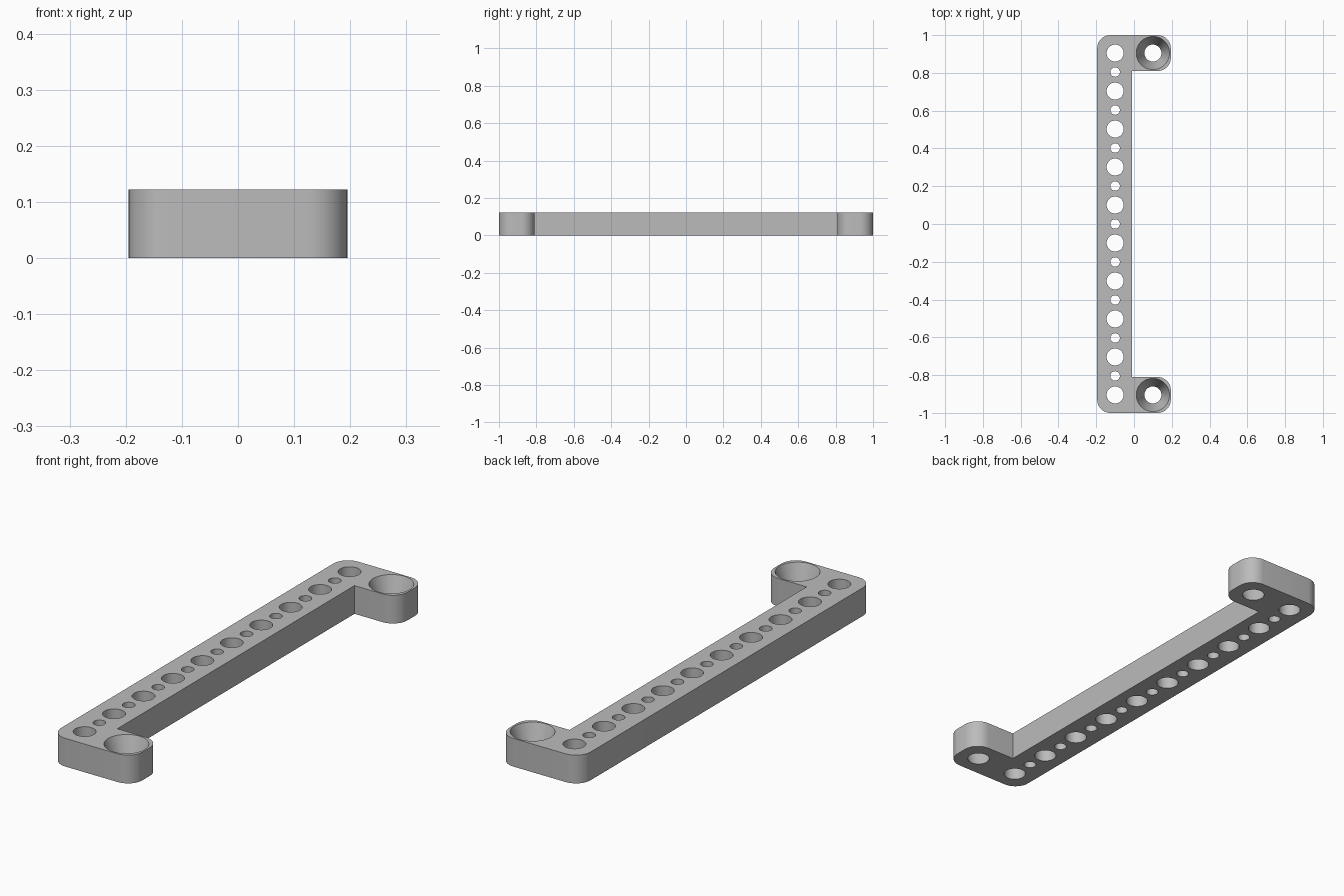
import bpy, bmesh, math
from mathutils import Vector

cube = bpy.data.objects.get("Cube")
if cube:
    bpy.data.objects.remove(cube, do_unlink=True)

HEIGHT = 0.122
HALF_X, INNER_X = 0.195, -0.01
TAB_Y, TAB_X = 0.81, 0.1
HOLE_X, HOLE_Y = -0.1, 0.905
CORNER_R = 0.07

grey = bpy.data.materials.new("plain grey")
grey.use_nodes = True
colour = (0.5, 0.5, 0.5, 1)
grey.diffuse_color = colour
grey.node_tree.nodes["Principled BSDF"].inputs["Base Color"].default_value = colour


def make_object(name, bm):
    bmesh.ops.recalc_face_normals(bm, faces=bm.faces)
    mesh = bpy.data.meshes.new(name)
    bm.to_mesh(mesh)
    bm.free()
    obj = bpy.data.objects.new(name, mesh)
    bpy.context.collection.objects.link(obj)
    mesh.materials.append(grey)
    return obj


def rounded(points, steps=10):
    """Outline with an arc at each corner that has a radius."""
    out = []
    for i, (x, y, r) in enumerate(points):
        p = Vector((x, y))
        if r == 0:
            out.append(p)
            continue
        a = (Vector(points[i - 1][:2]) - p).normalized() * r
        b = (Vector(points[(i + 1) % len(points)][:2]) - p).normalized() * r
        for k in range(steps + 1):
            t = k / steps * math.pi / 2
            out.append(p + a * (1 - math.sin(t)) + b * (1 - math.cos(t)))
    return out


# Bracket body: long bar with a tab at each end
R = CORNER_R
half = [(INNER_X, TAB_Y, 0), (HALF_X, TAB_Y, R), (HALF_X, 1, R), (-HALF_X, 1, R)]
outline = half + [(x, -y, r) for x, y, r in reversed(half)]
bm = bmesh.new()
base = bm.faces.new([bm.verts.new((p.x, p.y, 0)) for p in rounded(outline)])
top = bmesh.ops.extrude_face_region(bm, geom=[base])["geom"]
bmesh.ops.translate(bm, vec=(0, 0, HEIGHT),
                    verts=[g for g in top if isinstance(g, bmesh.types.BMVert)])
bracket = make_object("bracket", bm)

# Cutters: alternating large and small holes, plus tapered tab holes
cut = bmesh.new()


def add_hole(x, y, r_low, r_high):
    # Extend past both faces while keeping the radius exact at each face
    over = 0.1 * (r_high - r_low)
    verts = bmesh.ops.create_cone(cut, cap_ends=True, segments=48,
                                  radius1=r_low - over, radius2=r_high + over,
                                  depth=HEIGHT * 1.2)["verts"]
    bmesh.ops.translate(cut, vec=(x, y, HEIGHT / 2), verts=verts)


for i in range(19):
    r = 0.025 if i % 2 else 0.045
    add_hole(HOLE_X, HOLE_Y - i * HOLE_Y / 9, r, r)
for side in (1, -1):
    add_hole(TAB_X, side * HOLE_Y, 0.045, 0.088)
cutter = make_object("hole_cutter", cut)
cutter.hide_render = True

boolean = bracket.modifiers.new("holes", 'BOOLEAN')
boolean.operation = 'DIFFERENCE'
boolean.solver = 'EXACT'
boolean.object = cutter

bpy.ops.object.select_all(action='DESELECT')
bracket.select_set(True)
bpy.context.view_layer.objects.active = bracket
bpy.ops.object.modifier_apply(modifier=boolean.name)
bpy.data.objects.remove(cutter, do_unlink=True)
bpy.ops.object.shade_smooth_by_angle(angle=math.radians(30))
